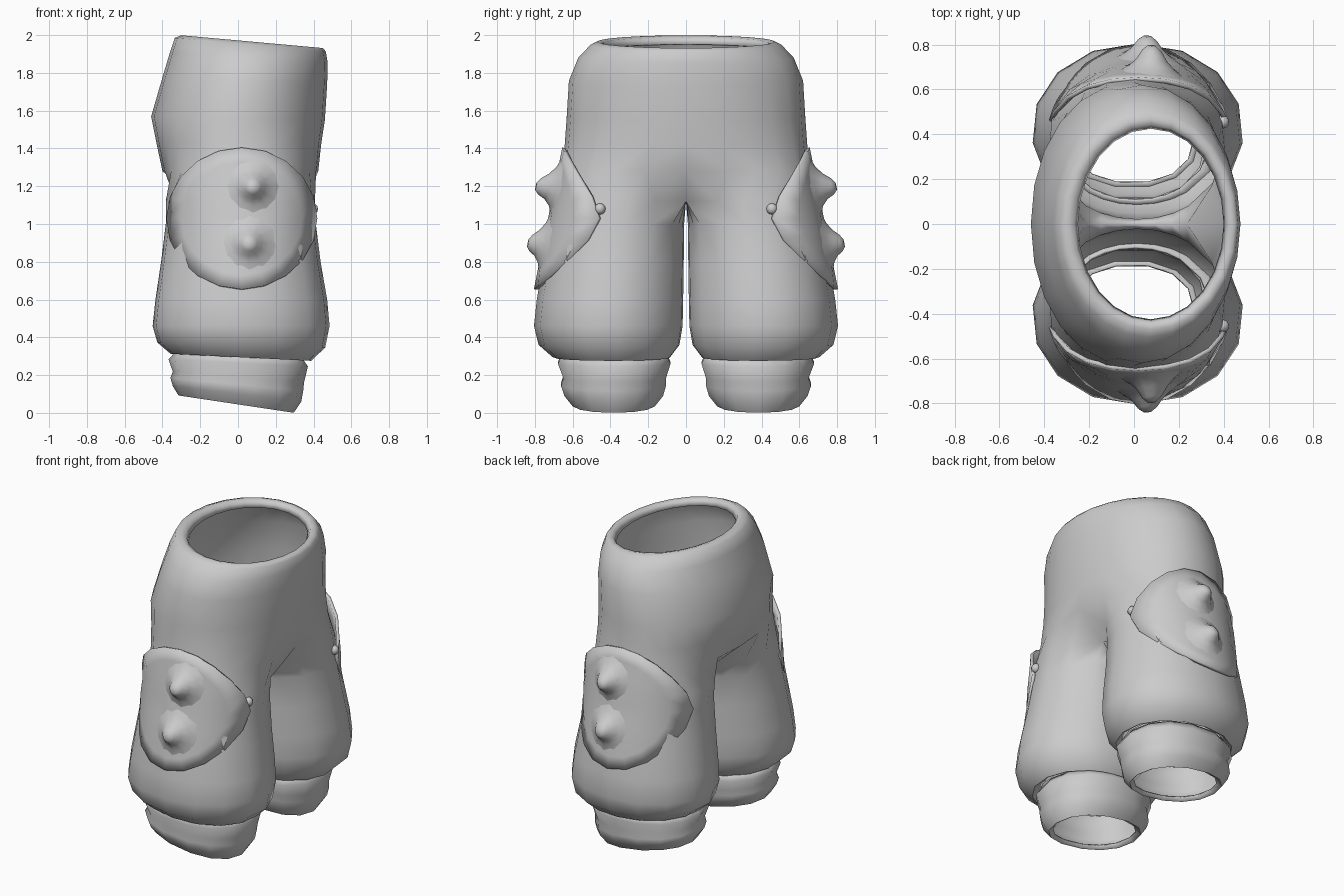
import bpy, bmesh
from math import sin, cos, radians, pi, copysign

cube = bpy.data.objects.get("Cube")
if cube:
    bpy.data.objects.remove(cube, do_unlink=True)

cloth = bpy.data.materials.new("plain_grey_cloth")
cloth.use_nodes = True
GREY = (0.6, 0.6, 0.6, 1)
cloth.diffuse_color = GREY
cloth.node_tree.nodes["Principled BSDF"].inputs["Base Color"].default_value = GREY


def finish(name, bm, thickness=0, angle=60):
    """Turn a half model into an object mirrored across y, with cloth thickness."""
    mesh = bpy.data.meshes.new(name)
    bm.to_mesh(mesh)
    bm.free()
    ob = bpy.data.objects.new(name, mesh)
    bpy.context.collection.objects.link(ob)
    mesh.materials.append(cloth)
    mirror = ob.modifiers.new("Mirror", "MIRROR")
    mirror.use_axis = (False, True, False)
    mirror.merge_threshold = 0.002
    if thickness:
        solid = ob.modifiers.new("Thickness", "SOLIDIFY")
        solid.thickness = thickness
        solid.offset = -1
    bpy.ops.object.select_all(action="DESELECT")
    ob.select_set(True)
    bpy.context.view_layer.objects.active = ob
    bpy.ops.object.shade_smooth_by_angle(angle=radians(angle))


def oval(z, tilt, x0, x1, y0, y1, angles, q=1.0):
    """Points on an oval whose plane tilts along x; q below 1 squares it off."""
    pts = []
    for t in angles:
        c, s = cos(t), sin(t)
        x = (x0 + x1) / 2 + (x1 - x0) / 2 * copysign(abs(c) ** q, c)
        y = (y0 + y1) / 2 + (y1 - y0) / 2 * copysign(abs(s) ** q, s)
        pts.append([x, y, z + tilt * x])
    return pts


def circle(count):
    return [2 * pi * i / count for i in range(count)]


def bridge(bm, upper, lower, closed):
    n = len(lower) if closed else min(len(upper), len(lower))
    for i in range(n if closed else n - 1):
        j = (i + 1) % n
        bm.faces.new((upper[i], lower[i], lower[j], upper[j]))


# Trousers: folded waist lip, open half rings above the crotch, closed leg rings below
OUTER, INNER = 13, 5
body = [(1.93, -.09, -.25, .40, .425, 1), (1.965, -.09, -.265, .42, .44, 1),
        (1.972, -.09, -.30, .45, .47, 1), (1.955, -.09, -.335, .465, .505, 1),
        (1.885, -.07, -.36, .475, .57, 1), (1.76, -.04, -.40, .472, .62, 1),
        (1.56, -.02, -.46, .46, .632, .96), (1.42, 0, -.43, .44, .642, .9),
        (1.28, 0, -.40, .425, .66, .82)]
leg = [(1.12, 0, -.385, .41, 0, .69), (1.0, 0, -.385, .415, .01, .715),
       (.8, 0, -.41, .44, .012, .755), (.6, 0, -.44, .475, .015, .79),
       (.46, 0, -.455, .488, .018, .805), (.36, -.03, -.43, .465, .035, .78),
       (.295, -.05, -.36, .39, .085, .705), (.32, -.05, -.325, .34, .11, .665)]
bm = bmesh.new()
prev = None
for z, tilt, x0, x1, y1, q in body:
    pts = oval(z, tilt, x0, x1, -y1, y1, [pi * i / (OUTER - 1) for i in range(OUTER)], q)
    pts[0][1] = pts[-1][1] = 0
    ring = [bm.verts.new(p) for p in pts]
    if prev:
        bridge(bm, prev, ring, False)
    prev = ring
start = radians(55)
sweep = pi + 2 * start
angles = [-start + sweep * i / (OUTER - 1) for i in range(OUTER)]
angles += [pi + start + (2 * pi - sweep) * (i + 1) / (INNER + 1) for i in range(INNER)]
for k, row in enumerate(leg):
    pts = oval(*row, angles, 0.96)
    if k == 0:  # crotch seam lies on the centre plane
        for i in [0, *range(OUTER - 1, OUTER + INNER)]:
            pts[i][1] = 0
    ring = [bm.verts.new(p) for p in pts]
    bridge(bm, prev, ring, k > 0)
    prev = ring
finish("trousers", bm, 0.012)

# Ankle cuffs with slanted hems and a thin folded rim
cuff = [(.32, -.05, -.32, .33, .1, .66), (.265, -.05, -.368, .37, .075, .685),
        (.19, -.08, -.345, .35, .1, .655), (.15, -.10, -.358, .345, .1, .668),
        (.10, -.12, -.345, .335, .115, .65), (.045, -.15, -.315, .295, .16, .605),
        (.06, -.15, -.28, .265, .185, .58)]
bm = bmesh.new()
prev = None
for row in cuff:
    ring = [bm.verts.new(p) for p in oval(*row, circle(14), 0.9)]
    if prev:
        bridge(bm, prev, ring, True)
    prev = ring
finish("ankle_cuffs", bm, 0.012)

# Round knee patches wrapped flush over the outer side of each leg
PX, PZ = 0.02, 1.03


def patch_y(x, z):
    reach = 0.73 - 0.2 * (z - PZ)
    u = min(abs(x - PX) / 0.415, 1)
    return 0.36 + (reach - 0.36) * (1 - u ** 2.05) ** 0.49


bm = bmesh.new()
SEG = 20
centre = bm.verts.new((PX, patch_y(PX, PZ), PZ))
prev = None
for r in (.3, .55, .8, 1):
    ring = []
    for t in circle(SEG):
        x, z = PX + .4 * r * cos(t), PZ + .375 * r * sin(t)
        ring.append(bm.verts.new((x, patch_y(x, z), z)))
    if prev:
        bridge(bm, prev, ring, True)
    else:
        for i in range(SEG):
            bm.faces.new((centre, ring[i], ring[(i + 1) % SEG]))
    prev = ring
bmesh.ops.recalc_face_normals(bm, faces=bm.faces)
if sum(f.normal.y for f in bm.faces) < 0:
    bmesh.ops.reverse_faces(bm, faces=bm.faces)
finish("knee_patches", bm, 0.02)

# Blunt spikes that flare smoothly out of the patches
bm = bmesh.new()
profile = [(1.6, -.04), (1.15, .12), (.75, .42), (.48, .78), (.22, .97)]
for x, z, height in [(.08, 1.2, .105), (.06, .9, .085)]:
    prev = None
    for r, h in profile:
        ring = []
        for t in circle(12):
            px, pz = x + .09 * r * cos(t), z + .09 * r * sin(t)
            ring.append(bm.verts.new((px, patch_y(px, pz) + height * h, pz)))
        if prev:
            bridge(bm, prev, ring, True)
        prev = ring
    bm.faces.new(prev)
bmesh.ops.recalc_face_normals(bm, faces=bm.faces)
finish("patch_spikes", bm, angle=80)

# Small stud at the side edge of each patch
bm = bmesh.new()
bmesh.ops.create_uvsphere(bm, u_segments=10, v_segments=6, radius=.03)
bmesh.ops.translate(bm, verts=bm.verts, vec=(.395, .455, 1.08))
finish("patch_studs", bm)
